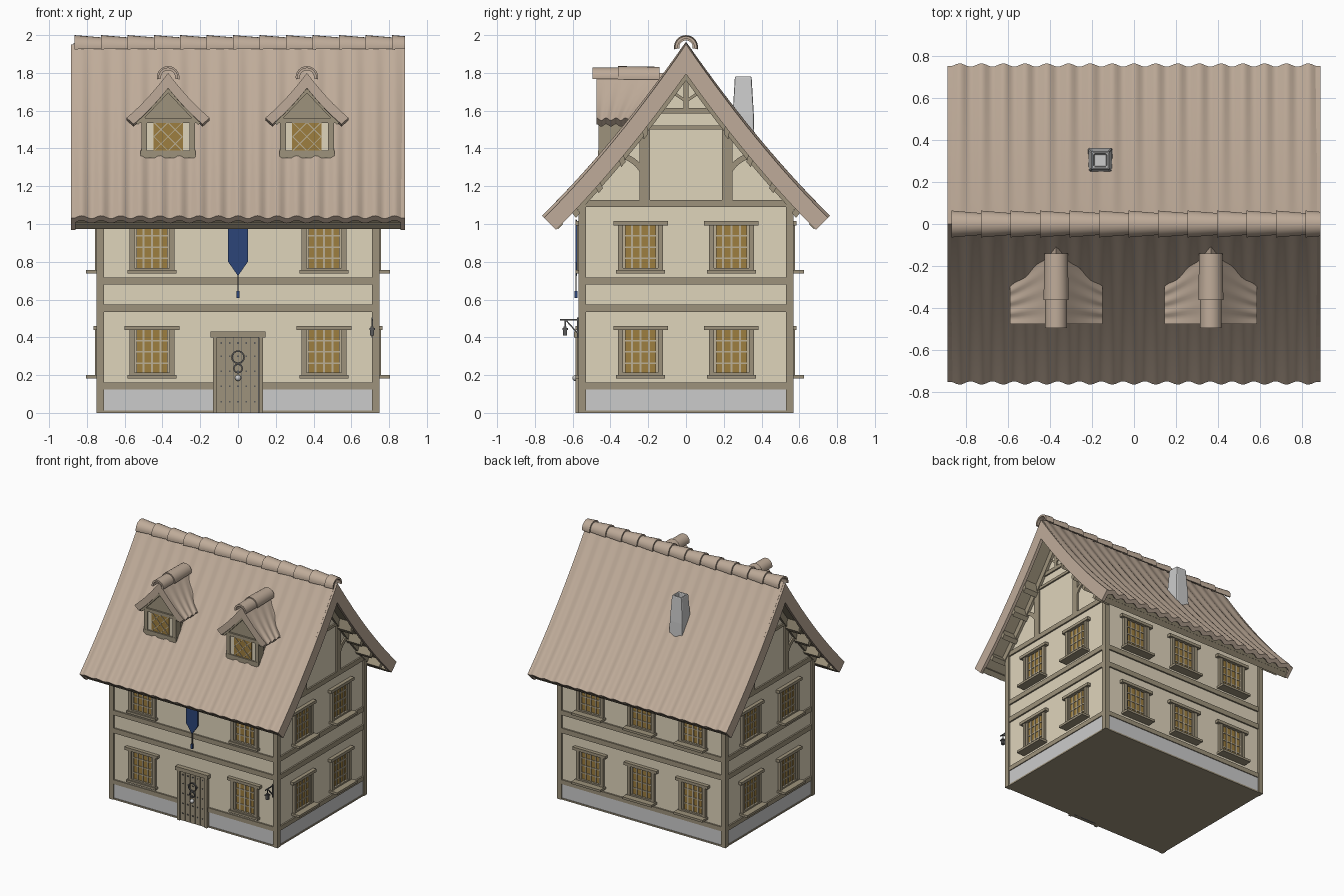
import bpy, bmesh
from math import sin, cos, pi, sqrt, radians
from mathutils import Vector, Matrix

if "Cube" in bpy.data.objects:
    bpy.data.objects.remove(bpy.data.objects["Cube"])


def mat(name, r, g, b):
    m = bpy.data.materials.new(name)
    m.diffuse_color = (r, g, b, 1)
    m.use_nodes = True
    m.node_tree.nodes["Principled BSDF"].inputs["Base Color"].default_value = m.diffuse_color
    return m


CREAM = mat("plaster", .74, .66, .5)
WOOD = mat("timber", .34, .29, .2)
ROOF = mat("roof_tile", .52, .41, .32)
GLASS = mat("glass", .34, .21, .05)
BLUE = mat("cloth", .025, .06, .19)
IRON = mat("iron", .1, .1, .1)
LEAD = mat("glazing_bar", .5, .43, .3)
STONE = None


def finish(bm, name, m, smooth=False):
    bmesh.ops.recalc_face_normals(bm, faces=bm.faces)
    me = bpy.data.meshes.new(name)
    bm.to_mesh(me)
    bm.free()
    ob = bpy.data.objects.new(name, me)
    bpy.context.collection.objects.link(ob)
    if m:
        me.materials.append(m)
    if smooth:
        bpy.ops.object.select_all(action='DESELECT')
        ob.select_set(True)
        bpy.context.view_layer.objects.active = ob
        bpy.ops.object.shade_smooth_by_angle(angle=radians(40))
    return ob


def boxes(name, m, items, face=0):
    """items (u0,u1, out0,out1, z0,z1) on wall 'face': 0 front, 90 right, 180 back, 270 left"""
    bm = bmesh.new()
    R = Matrix.Rotation(radians(face), 4, 'Z')
    for u0, u1, o0, o1, z0, z1 in items:
        M = R @ Matrix.Translation(((u0 + u1) / 2, -(o0 + o1) / 2, (z0 + z1) / 2))
        bmesh.ops.create_cube(bm, size=1, matrix=M @ Matrix.Diagonal((u1 - u0, o1 - o0, z1 - z0, 1)))
    return finish(bm, name, m)


def bars(name, m, segs, w):
    bm = bmesh.new()
    for p, q in segs:
        p, q = Vector(p), Vector(q)
        M = Matrix.Translation((p + q) / 2) @ (q - p).to_track_quat('Z', 'Y').to_matrix().to_4x4()
        bmesh.ops.create_cube(bm, size=1, matrix=M @ Matrix.Diagonal((w, w, (q - p).length, 1)))
    return finish(bm, name, m)


def loft(name, m, rings, smooth=False):
    bm = bmesh.new()
    R = [[bm.verts.new(p) for p in r] for r in rings]
    for a, b in zip(R, R[1:]):
        for i in range(len(a)):
            j = (i + 1) % len(a)
            bm.faces.new((a[i], a[j], b[j], b[i]))
    bm.faces.new(R[0])
    bm.faces.new(R[-1])
    return finish(bm, name, m, smooth)


def sheet(name, m, f, us, vs, d0, d1, smooth=False):
    """thick curved sheet: each ring runs over the top at d0 and back under at d1"""
    return loft(name, m, [[f(u, v, d0) for v in vs] + [f(u, v, d1) for v in reversed(vs)] for u in us], smooth)


def steps(a, b, n):
    return [a + (b - a) * i / n for i in range(n + 1)]


# main roof curve, d is the depth under the tile surface
def roof_pt(t, d):
    s = 1.45 - .6 * t
    n = sqrt(1 + s * s)
    return t - d * s / n, 1.96 - 1.45 * t + .3 * t * t - d / n


def roof_y(z):
    return (1.45 - sqrt(2.1025 - 1.2 * (1.96 - z))) / .6


def roof_f(side, amp=0):
    def f(x, v, d):
        t = .82 * d + v * (.755 - .82 * d)
        y, z = roof_pt(t, d - amp * (.3 + .7 * v) * cos(2 * pi * x / .1035))
        return (x, side * max(y, 0), z)
    return f


# walls, plinth, floor
prof = [roof_pt(t, .06) for t in steps(.05, .6, 8)]
prof = [(y, z) for y, z in prof if y < .555] + [(.555, 1.13), (.555, 0.005)]
ring = prof + [(-y, z) for y, z in reversed(prof)]
loft("plaster_walls", CREAM, [[(x, y, z) for y, z in ring] for x in (-.735, .735)])
boxes("stone_plinth", STONE, [(-.74, .74, -.56, .56, .005, .125)])
boxes("floor", WOOD, [(-.745, .745, -.565, .565, 0, .012)])

# main roof, both slopes
for s, n in ((-1, "front"), (1, "back")):
    v = steps(0, 1, 14)
    sheet("roof_tiles_" + n, ROOF, roof_f(s, .011), steps(-.87, .87, 136), v, 0, .035, True)
    sheet("roof_boards_" + n, WOOD, roof_f(s), [-.865, .865], v[:-1] + [.985], .03, .07)
    sheet("eave_board_" + n, WOOD, roof_f(s), [-.87, .87], [.95, .99], .06, .1)
    for e in (-1, 1):
        sheet("bargeboard_" + n, ROOF, roof_f(s), [e * .86, e * .885], v, .005, .095)
        sheet("gable_rafter_" + n, WOOD, roof_f(s), [e * .73, e * .755], steps(0, .84, 10), .07, .115)
        for k in (.3, .48, .66, .84):
            sheet("purlin_end_" + n, WOOD, roof_f(s), [e * .73, e * .865], [k, k + .035], .06, .125)


# half-round ridge caps
def cap(name, a0, a1, r0, r1, place):
    A = [radians(a) for a in steps(-100, 100, 12)]
    rings = []
    for a, r in ((a0, r0), (a1, r1)):
        rings.append([place(a, r * sin(t), r * cos(t)) for t in A] +
                     [place(a, (r - .014) * sin(t), (r - .014) * cos(t)) for t in reversed(A)])
    loft(name, ROOF, rings, True)


for i in range(13):
    x = -.866 + .14 * i
    e = min(x + .165, .885)
    cap("ridge_cap", x, e, .064, .064 - .014 * (e - x) / .165, lambda a, p, q: (a, p, 1.936 + q))

# corner posts
boxes("corner_posts", WOOD, [(x, x + .04, y, y + .04, 0, 1.12) for x in (-.75, .71) for y in (-.57, .53)])


# windows
def window(c, z, wall, face, sill):
    o = wall
    boxes("window_glass", GLASS, [(c - .095, c + .095, o - .01, o + .003, z + .02, z + .26)], face)
    boxes("glazing_bars", LEAD, [(c + k - .005, c + k + .005, o, o + .009, z + .02, z + .26) for k in (-.045, 0, .045)] +
          [(c - .09, c + .09, o, o + .008, z + k - .004, z + k + .004) for k in (.08, .14, .2)] +
          [(c + k - .008, c + k + .008, o, o + .012, z + .02, z + .26) for k in (-.087, .087)], face)
    boxes("window_frame", WOOD, [(c + k - .013, c + k + .013, o - .01, o + .022, z, z + .26) for k in (-.106, .106)] +
          [(c - .145, c + .145, o - .01, o + .03, z + .255, z + .278),
           (c - .13, c + .13, o - .01, o + sill, z, z + .018),
           (c - .115, c + .115, o - .01, o + .02, z + .012, z + .03)], face)


for face, wall, half, centres in ((0, .555, .73, (-.455, .455)), (90, .735, .55, (-.24, .24)),
                                  (180, .555, .73, (-.455, 0, .455)), (270, .735, .55, (-.24, .24))):
    for c in centres:
        for z in (.183, .738):
            window(c, z, wall, face, .03 if face == 0 else .07)
    # horizontal beams
    o0, o1 = wall - .02, wall + .012
    low = [(-half, -.12), (.12, half)] if face == 0 else [(-half, half)]
    boxes("wall_beams", WOOD, [(a, b, o0, o1, .125, .16) for a, b in low] +
          [(-half, half, o0, o1, .535, .575), (-half, half, o0, o1, .68, .718),
           (-half, half, o0, o1, 1.09, 1.127)], face)
    # gable framing with arched braces
    if face in (90, 270):
        boxes("gable_framing", WOOD, [(-.245, -.19, o0, o1, 1.12, 1.46), (.19, .245, o0, o1, 1.12, 1.46),
              (-.23, .23, o0, o1, 1.5, 1.522), (-.16, .16, o0, o1, 1.585, 1.615),
              (-.225, -.19, o0, o1, 1.45, 1.51), (.19, .225, o0, o1, 1.45, 1.51),
              (-.012, .012, o0, o1, 1.61, 1.84)], face)
        e = 1 if face == 90 else -1
        for s in (-1, 1):
            sheet("arched_brace", WOOD, lambda u, v, d: (u, s * (.375 - (.15 + d) * cos(v)), 1.2 + (.15 + d) * sin(v)),
                  [e * .73, e * .747], steps(0, pi / 2, 8), 0, .03)
        bars("top_braces", WOOD, [((e * .738, 0, 1.65), (e * .738, s * .09, 1.71)) for s in (-1, 1)], .015)

# door
boxes("door_planks", WOOD, [(-.11 + .044 * i, -.069 + .044 * i, .54, .574, 0, .4) for i in range(5)])
boxes("door_backing", IRON, [(-.11, .11, .54, .567, 0, .4)])
boxes("door_frame", WOOD, [(-.132, -.11, .54, .585, 0, .405), (.11, .132, .54, .585, 0, .405),
                           (-.145, .145, .54, .592, .4, .43)])
boxes("door_studs", IRON, [(x - .004, x + .004, .57, .579, z - .004, z + .004)
                           for x in steps(-.088, .088, 4) for z in (.06, .14, .22, .3, .37)])
bm = bmesh.new()
bmesh.ops.create_uvsphere(bm, u_segments=12, v_segments=8, radius=.016, matrix=Matrix.Translation((0, -.586, .185)))
finish(bm, "door_knob", STONE, True)
for r, z in ((.028, .295), (.018, .235)):
    sheet("door_knocker", IRON, lambda u, v, d: ((r + d) * cos(v), u, z + (r + d) * sin(v)),
          [-.574, -.585], steps(0, 2 * pi - .01, 16), 0, .008)

# banner with tassel
pts = [(-.052, 1.02), (.052, 1.02), (.052, .8), (0, .725), (-.052, .8)]
loft("banner", BLUE, [[(x, y, z) for x, z in pts] for y in (-.578, -.586)])
bars("banner_rod_and_cord", IRON, [((-.065, -.582, 1.02), (.065, -.582, 1.02)), ((0, -.582, .73), (0, -.582, .63))], .007)
boxes("tassel", BLUE, [(-.008, .008, .575, .591, .607, .645)])

# wall lantern on bracket
bars("lantern_bracket", IRON, [((.71, -.56, .493), (.71, -.668, .493)), ((.71, -.572, .42), (.71, -.635, .49)),
                               ((.71, -.573, .4), (.71, -.573, .505)), ((.71, -.64, .49), (.71, -.64, .45))], .007)
boxes("lantern", IRON, [(.699, .721, .629, .651, .41, .44), (.695, .725, .625, .655, .44, .449),
                        (.702, .718, .632, .648, .449, .457)])

# chimney with hollow top
ch = loft("chimney", STONE, [[(-.16 + h * a, .303 + h * b, z) for a, b in ((-1, -1), (1, -1), (1, 1), (-1, 1))]
          for h, z in ((.06, 1.4), (.056, 1.58), (.044, 1.782), (.03, 1.782), (.03, 1.7))])
bv = ch.modifiers.new("bevel", 'BEVEL')
bv.width, bv.segments = .008, 2

# dormers
for cx in (-.37, .365):
    pent = [(-.135, 1.36), (.135, 1.36), (.135, 1.57), (0, 1.74), (-.135, 1.57)]
    loft("dormer_walls", WOOD, [[(cx + x, y, z) for x, z in pent] for y in (-.45, -.2)])
    for s in (-1, 1):
        def f(v, u, d):
            u = max(u, d * 3.4)
            z = 1.8 - .3 * u + .055 * u * u
            y = -.475 + v * (.475 - roof_y(z) + .03)
            return (cx + s * (.22 * u - .75 * d), y, z - .66 * d + u * .007 * cos(v * 8 * pi))
        sheet("dormer_roof", ROOF, f, steps(0, 1, 24), steps(0, 1, 8), 0, .05, True)
    bars("dormer_bargeboards", WOOD, [((cx, -.452, 1.715), (cx + s * .17, -.452, 1.535)) for s in (-1, 1)], .03)
    put = lambda a, p, q: (cx + p, a, 1.776 + q)
    cap("dormer_ridge_cap", -.495, -.335, .052, .052, put)
    cap("dormer_ridge_cap", -.36, -.14, .06, .056, put)
    boxes("dormer_shutters", CREAM, [(cx - .112, cx + .112, .44, .455, 1.385, 1.54)])
    boxes("dormer_glass", GLASS, [(cx - .078, cx + .078, .44, .459, 1.39, 1.535)])
    boxes("dormer_frame", WOOD, [(cx - .142, cx - .112, .4, .464, 1.36, 1.55), (cx + .112, cx + .142, .4, .464, 1.36, 1.55),
                                 (cx - .145, cx + .145, .4, .466, 1.35, 1.388), (cx - .15, cx + .15, .42, .464, 1.535, 1.56)])
    # diamond lattice
    lat = []
    for k in steps(-.225, .225, 6):
        for s in (-1, 1):
            a, b = max(-.075, k - .0725), min(.075, k + .0725)
            if b - a > .01:
                lat.append(((cx + s * a, -.46, 1.4625 + a - k), (cx + s * b, -.46, 1.4625 + b - k)))
    bars("dormer_lattice", LEAD, lat, .005)
